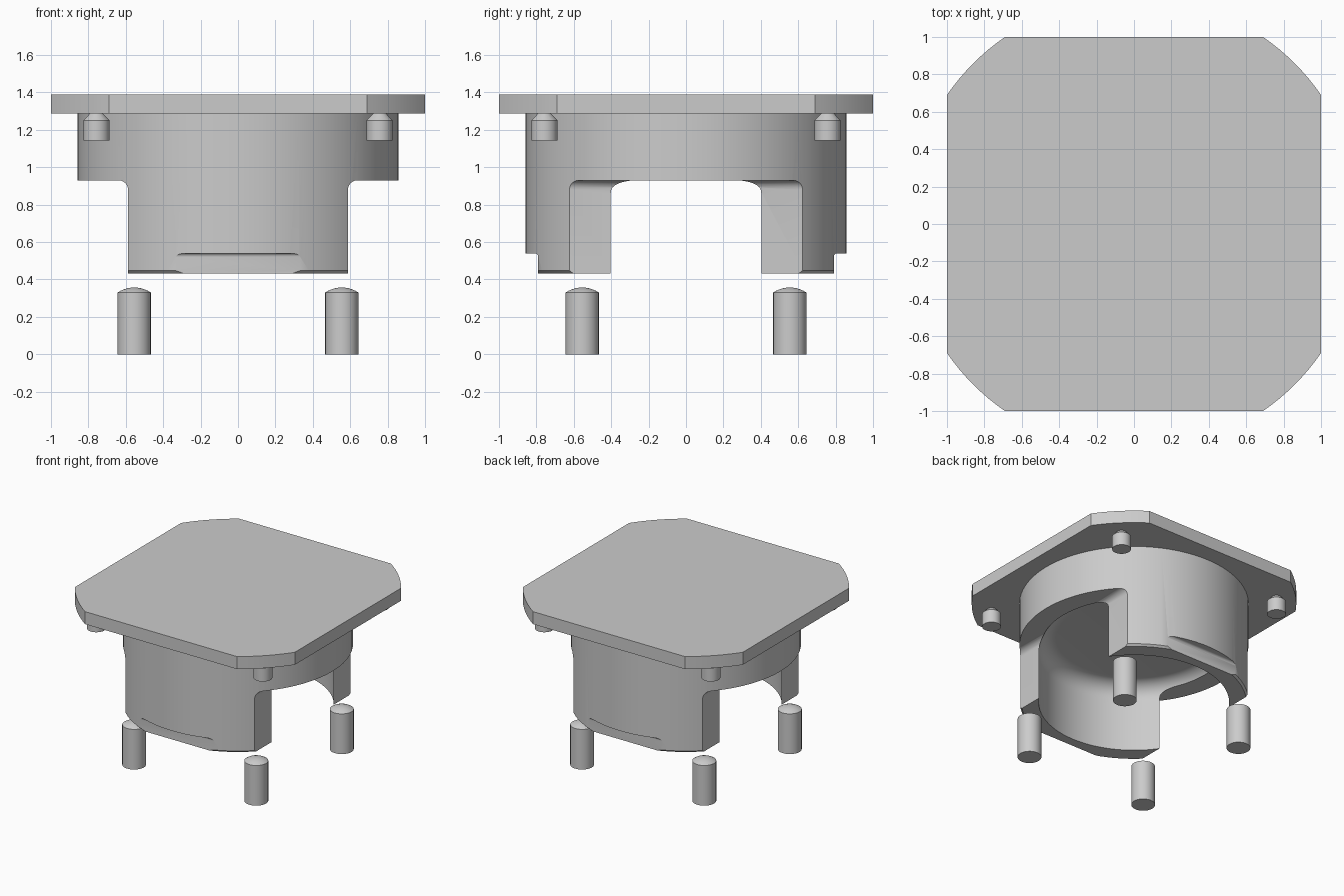
import bpy, bmesh, math
from mathutils import Matrix

cube = bpy.data.objects.get("Cube")
if cube:
    bpy.data.objects.remove(cube)

grey = bpy.data.materials.new("plain grey")
grey.use_nodes = True
grey.diffuse_color = (0.6, 0.6, 0.6, 1)
grey.node_tree.nodes["Principled BSDF"].inputs["Base Color"].default_value = (0.6, 0.6, 0.6, 1)


def arc(cx, cy, r, start, end, steps):
    """Points along a circular arc, angles in degrees."""
    angles = [math.radians(start + (end - start) * i / steps) for i in range(steps + 1)]
    return [(cx + r * math.cos(a), cy + r * math.sin(a)) for a in angles]


def finish(bm, name):
    bmesh.ops.recalc_face_normals(bm, faces=bm.faces)
    mesh = bpy.data.meshes.new(name)
    bm.to_mesh(mesh)
    bm.free()
    mesh.materials.append(grey)
    obj = bpy.data.objects.new(name, mesh)
    bpy.context.collection.objects.link(obj)
    return obj


def smooth(obj):
    bpy.ops.object.select_all(action='DESELECT')
    obj.select_set(True)
    bpy.context.view_layer.objects.active = obj
    bpy.ops.object.shade_smooth_by_angle(angle=math.radians(25))


def prism(name, outline, low, high, turn=Matrix()):
    """Extrude a flat outline from low to high, then turn it."""
    bm = bmesh.new()
    face = bm.faces.new([bm.verts.new((x, y, low)) for x, y in outline])
    new = bmesh.ops.extrude_face_region(bm, geom=[face])["geom"]
    verts = [v for v in new if isinstance(v, bmesh.types.BMVert)]
    bmesh.ops.translate(bm, verts=verts, vec=(0, 0, high - low))
    bmesh.ops.transform(bm, matrix=turn, verts=bm.verts)
    return finish(bm, name)


def lathe(name, profile, steps, x=0, y=0):
    """Spin an (r, z) profile that starts and ends on the axis."""
    bm = bmesh.new()
    verts = [bm.verts.new((r, 0, z)) for r, z in profile]
    edges = [bm.edges.new(pair) for pair in zip(verts, verts[1:])]
    bmesh.ops.spin(bm, geom=verts + edges, cent=(0, 0, 0), axis=(0, 0, 1),
                   angle=math.tau, steps=steps, use_duplicate=False)
    bmesh.ops.remove_doubles(bm, verts=bm.verts, dist=0.0001)
    bmesh.ops.translate(bm, verts=bm.verts, vec=(x, y, 0))
    return finish(bm, name)


def combine(body, tool, operation):
    """Apply a boolean to the body and discard the tool."""
    mod = body.modifiers.new("combine", 'BOOLEAN')
    mod.operation = operation
    mod.solver = 'EXACT'
    mod.object = tool
    bpy.context.view_layer.objects.active = body
    bpy.ops.object.modifier_apply(modifier=mod.name)
    bpy.data.objects.remove(tool)


def notch(inner, top, radius, angle):
    """Cut away everything beyond a distance and below a height."""
    shape = [(inner, 0.2)] + arc(inner + radius, top - radius, radius, 180, 90, 6)
    shape += [(1.2, top), (1.2, 0.2)]
    turn = Matrix.Rotation(math.radians(angle), 4, 'Z') @ Matrix.Rotation(math.pi / 2, 4, 'X')
    combine(housing, prism("cutter", shape, -1.2, 1.2, turn), 'DIFFERENCE')


# Round cup with a low filleted ceiling and a chamfered lower rim
PLATE_BOTTOM, INSIDE_PLATE = 1.287, 1.34
housing = lathe("flanged_housing",
                [(0, INSIDE_PLATE), (0.857, INSIDE_PLATE), (0.857, 0.447),
                 (0.842, 0.432), (0.713, 0.432)]
                + arc(0.583, 0.86, 0.13, 0, 90, 8) + [(0, 0.99)], 96)

# Wide side openings, and shallow flats low on the front and back
for angle in (0, 180):
    notch(0.588, 0.93, 0.05, angle)
    notch(0.79, 0.54, 0.02, angle + 90)

# Square top plate with corners trimmed by a circle
R = math.hypot(1, 0.69)
lean = math.degrees(math.atan(0.69))
outline = [p for q in range(4)
           for p in arc(0, 0, R, 90 * q + lean, 90 * q + 90 - lean, 8)]
combine(housing, prism("top_plate", outline, PLATE_BOTTOM, 1.39), 'UNION')

# Corner studs fused to the plate, and loose domed pins below
cap = 0.089 ** 2 / (2 * 0.027) + 0.027 / 2
rim = math.degrees(math.acos(0.089 / cap))
dome = arc(0, 0.357 - cap, cap, rim, 90, 5)
dome[-1] = (0, 0.357)
for sx, side in ((1, "left"), (-1, "right")):
    for sy, end in ((1, "back"), (-1, "front")):
        stud = lathe("stud", [(0, 1.142), (0.07, 1.142), (0.07, 1.25), (0.035, PLATE_BOTTOM),
                              (0.035, INSIDE_PLATE), (0, INSIDE_PLATE)],
                     32, sx * 0.757, sy * 0.757)
        combine(housing, stud, 'UNION')
        smooth(lathe(f"{end}_{side}_pin", [(0, 0), (0.089, 0)] + dome,
                     32, sx * 0.555, sy * 0.555))
smooth(housing)
